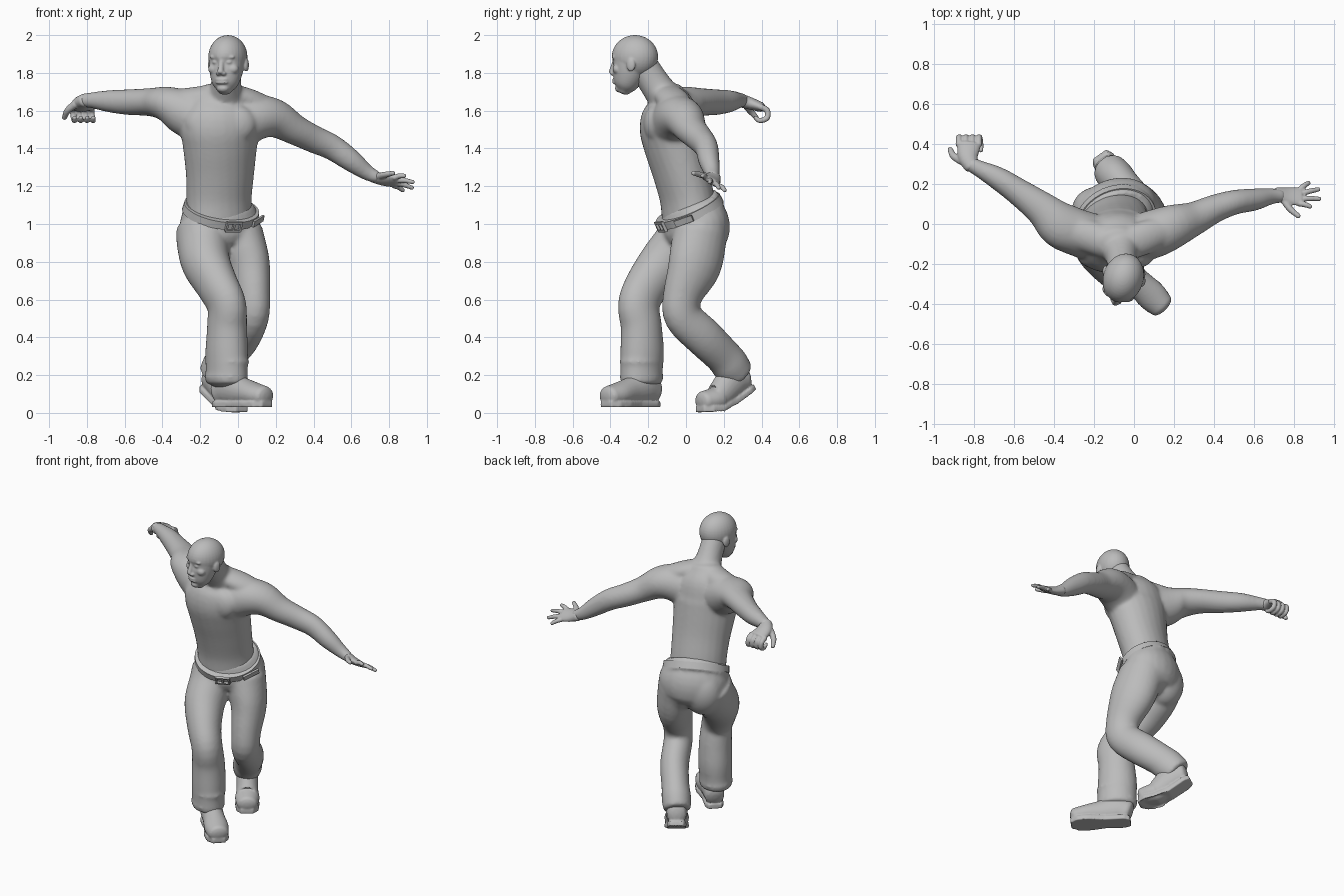
import bpy, bmesh
from math import sin, cos, pi, radians
from mathutils import Matrix, Vector

cube = bpy.data.objects.get("Cube")
if cube:
    bpy.data.objects.remove(cube)

grey = bpy.data.materials.new("plain grey")
grey.use_nodes = True
grey.diffuse_color = (0.5, 0.5, 0.5, 1)
grey.node_tree.nodes["Principled BSDF"].inputs["Base Color"].default_value = grey.diffuse_color


def frame(position, yaw=0, pitch=0):
    return (Matrix.Translation(position) @ Matrix.Rotation(radians(yaw), 4, 'Z')
            @ Matrix.Rotation(radians(pitch), 4, 'X'))


def smooth_path(stations, steps):
    """Catmull-Rom spline through stations of x, y, z, half width, half depth."""
    points = [Vector(s) for s in stations]
    points = [points[0] * 2 - points[1]] + points + [points[-1] * 2 - points[-2]]
    result = []
    for p, q, r, s in zip(points, points[1:], points[2:], points[3:]):
        for k in range(steps):
            t = k / steps
            result.append((q * 2 + (r - p) * t + (p * 2 - q * 5 + r * 4 - s) * t ** 2
                           + (q * 3 - p - r * 3 + s) * t ** 3) / 2)
    return result + [points[-2]]


def loft(bm, stations, yaw=(0, 0), matrix=Matrix(), sides=24, steps=4, cap=0.5):
    """Skin elliptical rings along a path; cap rounds both ends."""
    path = smooth_path(stations, steps)
    last = len(path) - 1
    rings = []
    for i, p in enumerate(path):
        tangent = (path[min(i + 1, last)] - path[max(i - 1, 0)]).to_3d().normalized()
        angle = radians(yaw[0] + (yaw[1] - yaw[0]) * i / last)
        side = Vector((cos(angle), sin(angle), 0))
        side = (side - tangent * side.dot(tangent)).normalized()
        rings.append((p.to_3d(), tangent, side, p[3], p[4]))

    def rounded(ring, direction):
        centre, tangent, side, a, b = ring
        return [(centre + tangent * direction * cap * min(a, b) * sin(k), tangent, side,
                 a * cos(k), b * cos(k)) for k in (pi / 6, pi / 3, pi * 0.46)]

    if cap:
        rings = rounded(rings[0], -1)[::-1] + rings + rounded(rings[-1], 1)
    loops = []
    for centre, tangent, side, a, b in rings:
        other = tangent.cross(side)
        turns = [2 * pi * k / sides for k in range(sides)]
        loops.append([bm.verts.new(matrix @ (centre + side * a * cos(t) + other * b * sin(t)))
                      for t in turns])
    for low, high in zip(loops, loops[1:]):
        for k in range(sides):
            n = (k + 1) % sides
            bm.faces.new((low[k], low[n], high[n], high[k]))
    bm.faces.new(loops[0][::-1])
    bm.faces.new(loops[-1])
    return [v for loop in loops for v in loop]


def ball(bm, centre, radii, matrix=Matrix()):
    place = matrix @ Matrix.Translation(centre) @ Matrix.Diagonal((*radii, 1))
    return bmesh.ops.create_uvsphere(bm, u_segments=32, v_segments=20, radius=1, matrix=place)["verts"]


def box(bm, centre, size, matrix):
    place = matrix @ Matrix.Translation(centre) @ Matrix.Diagonal((*size, 1))
    bmesh.ops.create_cube(bm, size=1, matrix=place)


def finish(name, bm, voxel=0, relax=4):
    """Make the object; voxel fuses the overlapping volumes into one skin."""
    bmesh.ops.recalc_face_normals(bm, faces=bm.faces)
    mesh = bpy.data.meshes.new(name)
    bm.to_mesh(mesh)
    bm.free()
    mesh.materials.append(grey)
    obj = bpy.data.objects.new(name, mesh)
    bpy.context.collection.objects.link(obj)
    bpy.ops.object.select_all(action='DESELECT')
    obj.select_set(True)
    bpy.context.view_layer.objects.active = obj
    if voxel:
        fuse = obj.modifiers.new("fuse", 'REMESH')
        fuse.mode, fuse.voxel_size, fuse.use_smooth_shade = 'VOXEL', voxel, True
        soften = obj.modifiers.new("soften", 'SMOOTH')
        soften.factor, soften.iterations = 0.5, relax
        bpy.ops.object.shade_smooth()
    else:
        bpy.ops.object.shade_smooth_by_angle(angle=radians(40))


across = (90, 90)

# Torso with neck, chest, shoulders and both arms
bm = bmesh.new()
loft(bm, [(-.1, .02, 1.02, .18, .14), (-.1, .005, 1.14, .177, .14), (-.095, -.03, 1.28, .185, .145),
          (-.095, -.065, 1.42, .2, .157), (-.095, -.085, 1.52, .213, .16),
          (-.09, -.083, 1.62, .185, .135), (-.08, -.095, 1.7, .12, .085)], yaw=(24, 0))
loft(bm, [(-.07, -.09, 1.64, .115, .095), (-.063, -.16, 1.735, .081, .083), (-.056, -.235, 1.85, .073, .08)])
for x in (-.175, -.01):
    ball(bm, (x, -.165, 1.53), (.105, .06, .1))
loft(bm, [(-.06, -.11, 1.7, .08, .05), (.05, -.07, 1.66, .085, .06), (.13, -.04, 1.615, .08, .07)], yaw=across)
loft(bm, [(-.08, -.11, 1.7, .08, .05), (-.2, -.07, 1.66, .085, .07), (-.31, -.035, 1.635, .09, .08)], yaw=across)
loft(bm, [(.0, -.08, 1.53, .12, .13), (.11, -.045, 1.565, .12, .118), (.2, -.01, 1.557, .109, .102),
          (.3, .027, 1.5, .085, .081), (.4, .075, 1.45, .071, .073), (.5, .108, 1.405, .062, .068),
          (.6, .122, 1.335, .056, .059), (.68, .138, 1.275, .042, .043), (.74, .14, 1.245, .034, .032)], yaw=across)
loft(bm, [(-.18, -.075, 1.55, .12, .135), (-.29, -.04, 1.595, .118, .122), (-.375, .0, 1.635, .115, .093),
          (-.46, .075, 1.645, .087, .075), (-.58, .162, 1.645, .068, .068), (-.68, .228, 1.65, .058, .059),
          (-.77, .275, 1.655, .043, .043), (-.82, .3, 1.655, .037, .036)], yaw=across)
finish("torso_and_arms", bm, 0.01, 10)

# Left hand, open with spread fingers, outer edge rolled down
bm = bmesh.new()
hand = frame((.77, .14, 1.235), 0, -32)
loft(bm, [(-.06, 0, .02, .034, .03), (0, 0, 0, .047, .025), (.065, .002, -.01, .053, .018)], across, hand)
for i, (x, y, z) in enumerate([(.115, -.057, -.012), (.16, -.005, -.02), (.155, .052, -.02), (.105, .088, -.015)]):
    root = Vector((.055, -.037 + .026 * i, -.012))
    knuckle = (root + Vector((x, y, z))) / 2 + Vector((0, 0, .006))
    loft(bm, [(*root, .015, .015), (*knuckle, .014, .014), (x, y, z, .011, .011)], across, hand, sides=12)
loft(bm, [(-.025, -.02, .005, .02, .018), (.01, -.068, -.012, .017, .016), (.055, -.106, -.025, .012, .012)],
     across, hand, sides=12)
finish("left_hand", bm, 0.005, 2)

# Right hand, bent back at the wrist with curled fingers
bm = bmesh.new()
loft(bm, [(-.81, .285, 1.655, .038, .036), (-.83, .335, 1.64, .05, .033), (-.825, .4, 1.618, .06, .026)])
for i in range(4):
    x = -.875 + .033 * i
    loft(bm, [(x, .395, 1.62, .017, .017), (x, .43, 1.6, .016, .016), (x + .005, .428, 1.56, .015, .015),
              (x + .01, .39, 1.548, .014, .014), (x + .01, .365, 1.565, .011, .011)], sides=12)
loft(bm, [(-.86, .315, 1.635, .022, .022), (-.902, .34, 1.6, .018, .018), (-.92, .375, 1.56, .013, .013)], sides=12)
finish("right_hand", bm, 0.005, 2)

# Head, turned a little to the right
bm = bmesh.new()
head = frame((-.055, -.275, 1.87), -18)
skull = ball(bm, (0, .005, .015), (.101, .125, .115), head)
skull += loft(bm, [(0, -.058, -.165, .038, .036), (0, -.046, -.13, .068, .066), (0, -.028, -.07, .087, .088),
                   (0, -.015, 0, .095, .1)], matrix=head, sides=32)
for s in (-1, 1):
    socket = head @ Vector((s * .036, -.108, -.014))
    for v in skull:
        near = max(0, 1 - (v.co - socket).length / .035)
        v.co += head.to_3x3() @ Vector((0, .011 * near, 0))
    ball(bm, (s * .034, -.094, .014), (.036, .014, .012), head)
    ball(bm, (s * .036, -.094, -.014), (.018, .014, .011), head)
    ball(bm, (s * .05, -.073, -.05), (.034, .028, .028), head)
    ball(bm, (s * .014, -.115, -.073), (.015, .014, .012), head)
    ball(bm, (s * .1, .015, -.028), (.012, .024, .036), head)
loft(bm, [(0, -.102, .01, .012, .012), (0, -.115, -.035, .015, .014), (0, -.128, -.068, .017, .014)],
     matrix=head, sides=12)
for z in (-.105, -.121):
    ball(bm, (0, -.099, z), (.036, .019, .01), head)
ball(bm, (0, -.08, -.152), (.032, .024, .022), head)
finish("head", bm, 0.005, 6)

# Trousers: hips, seat and two wide legs
bm = bmesh.new()
belt = frame((-.09, .018, 1.07), 24, 27)
loft(bm, [(-.09, .025, 1.07, .198, .158), (-.097, .05, 1.0, .22, .172), (-.093, .05, .93, .213, .168)], yaw=(24, 24))
loft(bm, [(0, 0, .025, .197, .17), (0, .01, -.05, .205, .178)], matrix=belt, cap=0)
for x in (-.175, -.02):
    ball(bm, (x, .09 + .2 * (x + .09), .95), (.135, .115, .16))
loft(bm, [(-.193, .02, .98, .135, .15), (-.185, -.03, .89, .135, .15), (-.168, -.12, .79, .127, .135),
          (-.107, -.21, .67, .106, .12), (-.06, -.25, .57, .097, .117), (-.058, -.237, .46, .102, .113),
          (-.06, -.232, .33, .106, .122), (-.06, -.235, .24, .102, .122), (-.06, -.235, .16, .1, .122)],
     yaw=(24, 45), cap=.1)
loft(bm, [(.0, .075, .95, .13, .148), (.05, .045, .78, .113, .147), (.075, -.018, .62, .092, .108),
          (.07, -.015, .51, .09, .104), (.02, .095, .4, .09, .106), (-.055, .192, .305, .087, .1),
          (-.09, .233, .255, .092, .103), (-.125, .275, .2, .086, .092)], yaw=(24, 38), cap=.1)
# Trouser creases above the cuff
for z, x in ((.19, -.063), (.27, -.056)):
    loft(bm, [(x, -.235, z - .015, .095, .115), (x, -.235, z, .106, .127), (x, -.235, z + .015, .095, .115)],
         yaw=(45, 45))
finish("trousers", bm, 0.01, 14)

# Belt with buckle and a loose strap end
bm = bmesh.new()
loft(bm, [(0, 0, -.022, .209, .182), (0, 0, .02, .205, .179)], matrix=belt, sides=48, steps=1, cap=0)
for z in (-.024, .024):
    box(bm, (0, -.186, z), (.085, .016, .012), belt)
for x in (-.04, 0, .04):
    box(bm, (x, -.186, 0), (.011, .016, .055), belt)
strap = belt @ frame((.168, -.12, 0), 40)
box(bm, (0, 0, 0), (.11, .012, .034), strap)
finish("belt", bm)


# Shoes: rounded upper on a flat sole, bent at the ball of the foot
def shoe(name, place, bend):
    bm = bmesh.new()
    upper = loft(bm, [(0, .16, .08, .06, .075), (0, .09, .1, .068, .092), (0, .0, .083, .068, .078),
                      (0, -.1, .067, .076, .064), (0, -.172, .058, .064, .054)])
    for v in upper:
        v.co.z = max(v.co.z, .008)
    outline = [(.042, .178), (.06, .14), (.058, .02), (.076, -.08), (.07, -.15), (.038, -.195)]
    outline += [(-x, y) for x, y in reversed(outline)]
    bottom = bm.faces.new([bm.verts.new((x, y, 0)) for x, y in outline])
    extruded = bmesh.ops.extrude_face_region(bm, geom=[bottom], use_keep_orig=True)["geom"]
    for v in (g for g in extruded if isinstance(g, bmesh.types.BMVert)):
        v.co.z = .03
    hinge = frame((0, -.06, 0), 0, bend) @ Matrix.Translation((0, .06, 0))
    for v in bm.verts:
        if v.co.y > -.06:
            v.co = hinge @ v.co
    bm.transform(place)
    finish(name, bm, .006, 6)


shoe("right_shoe", frame((.017, -.288, .03), 45), 0)
shoe("left_shoe", frame((-.092, .232, .003), 35), 31)
